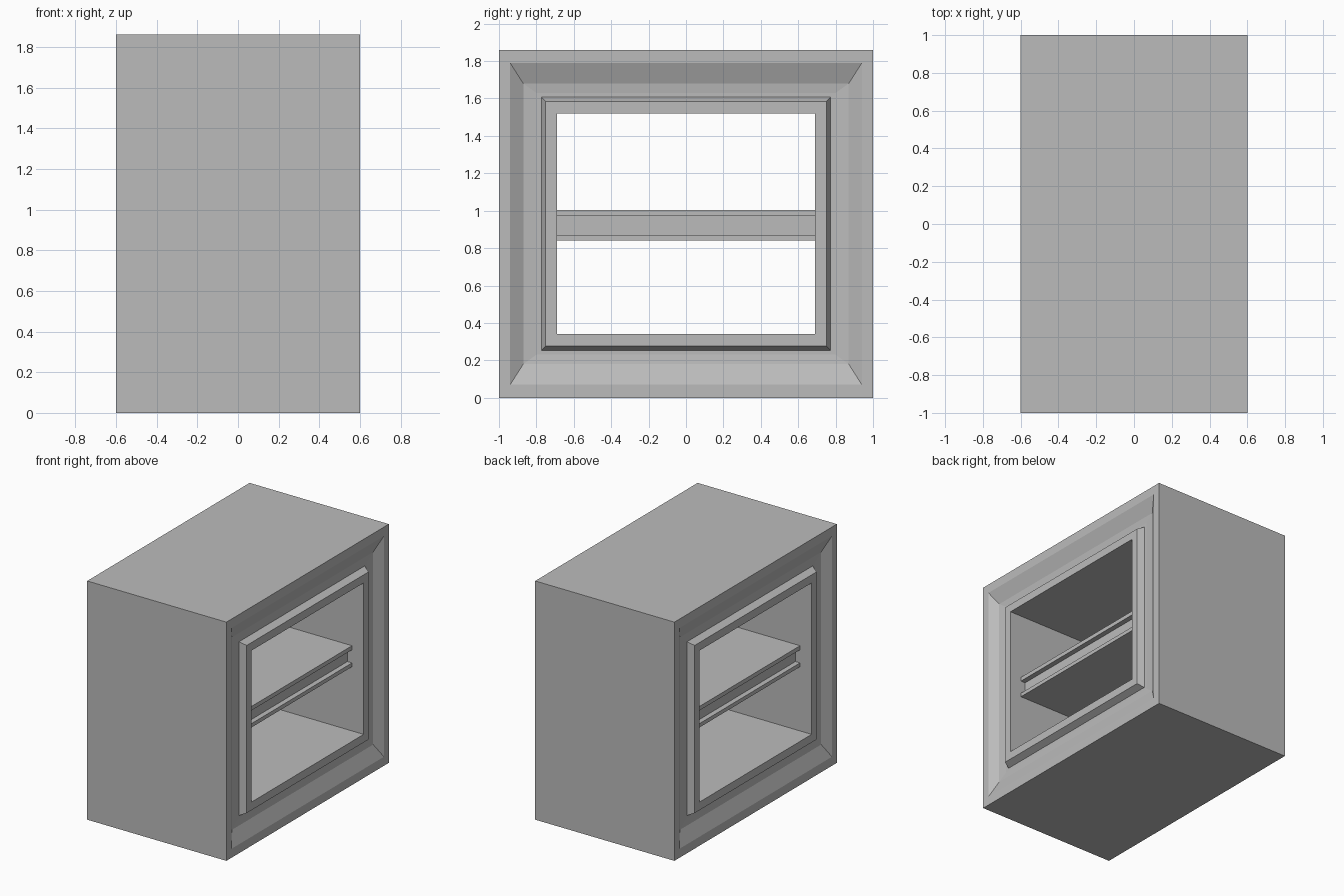
import bpy, bmesh

default = bpy.data.objects.get("Cube")
if default:
    bpy.data.objects.remove(default)

grey = bpy.data.materials.new("plain_grey")
grey.use_nodes = True
colour = (0.5, 0.5, 0.5, 1)
grey.diffuse_color = colour
grey.node_tree.nodes["Principled BSDF"].inputs["Base Color"].default_value = colour

HALF_X, MID_Z = 0.6, 0.93
OPEN_Y = 0.69


def add_object(name, bm):
    bmesh.ops.recalc_face_normals(bm, faces=bm.faces)
    mesh = bpy.data.meshes.new(name)
    bm.to_mesh(mesh)
    bm.free()
    mesh.materials.append(grey)
    obj = bpy.data.objects.new(name, mesh)
    bpy.context.collection.objects.link(obj)
    return obj


def rectangle(bm, x, half_y, half_z):
    corners = ((-1, -1), (1, -1), (1, 1), (-1, 1))
    return [bm.verts.new((x, half_y * a, MID_Z + half_z * b)) for a, b in corners]


def box(name, half_x, half_y, low, high):
    bm = bmesh.new()
    bmesh.ops.create_cube(bm, size=1)
    for v in bm.verts:
        v.co.x *= 2 * half_x
        v.co.y *= 2 * half_y
        v.co.z = low + (v.co.z + 0.5) * (high - low)
    return add_object(name, bm)


# Cabinet: nested rectangles as (depth, half width, half height), outside to opening
profile = [
    (0, 1.0, 0.93),         # outer edge
    (0, 0.94, 0.86),        # rim
    (0.044, 0.87, 0.75),    # sloped recess
    (0.05, 0.80, 0.70),     # gentle run-out
    (0.05, 0.773, 0.677),   # foot of the moulding
    (0, 0.75, 0.653),       # moulding bevel
    (0, OPEN_Y, 0.59),      # opening
]
bm = bmesh.new()
rings = [rectangle(bm, HALF_X - d, y, z) for d, y, z in profile]
rings += [rectangle(bm, d - HALF_X, y, z) for d, y, z in reversed(profile)]
for i, ring in enumerate(rings):
    following = rings[(i + 1) % len(rings)]
    for j in range(4):
        k = (j + 1) % 4
        bm.faces.new((ring[j], ring[k], following[k], following[j]))
add_object("cabinet_shell", bm)

# Shelf: two boards on either side of a narrower core
box("shelf_top_board", 0.5, OPEN_Y, 0.972, 1.004)
box("shelf_core", 0.46, OPEN_Y, 0.87, 0.972)
box("shelf_bottom_board", 0.5, OPEN_Y, 0.84, 0.87)
